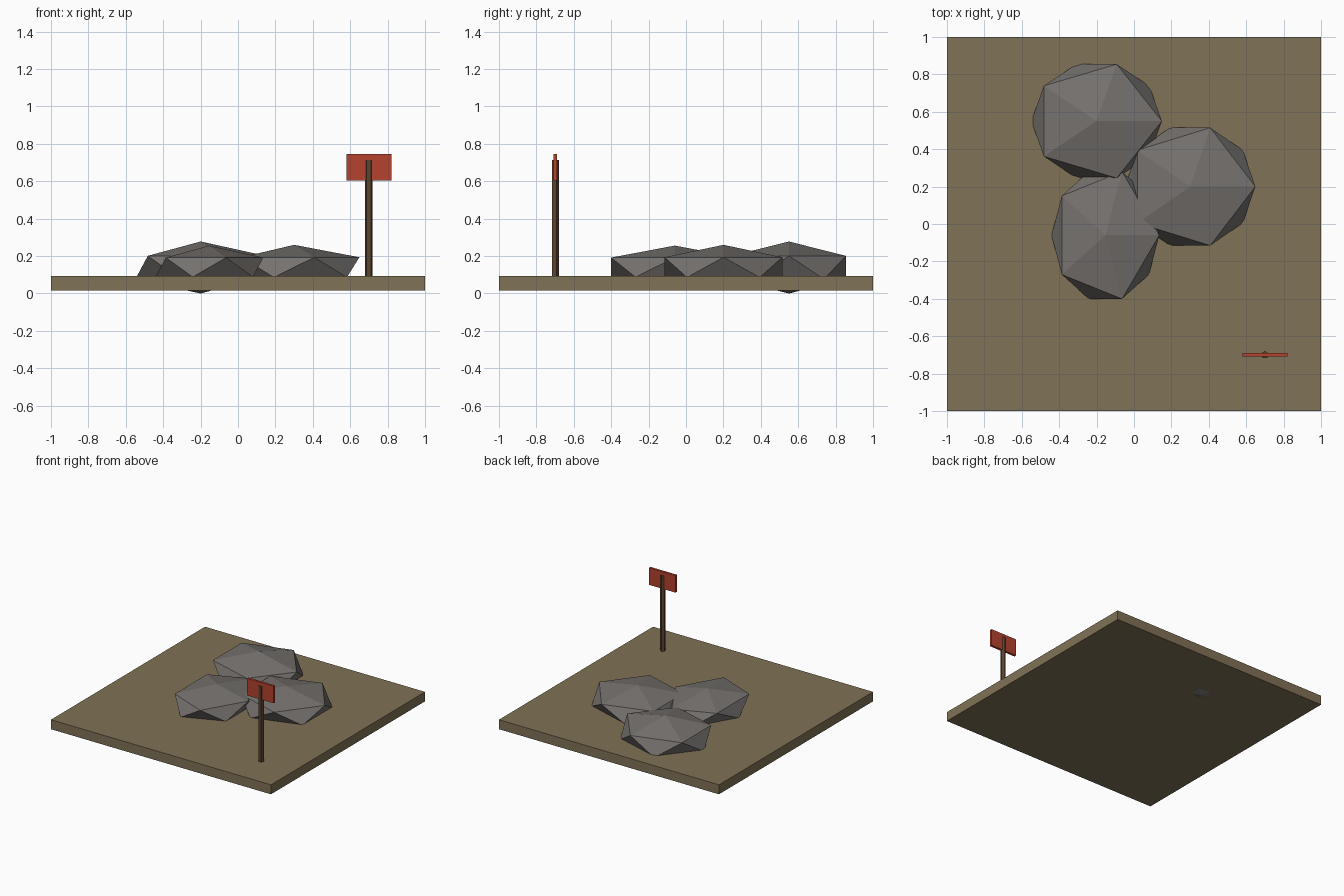
import bpy

if "Cube" in bpy.data.objects:
    bpy.data.objects.remove(bpy.data.objects["Cube"])


def material(name, rgb):
    m = bpy.data.materials.new(name)
    m.diffuse_color = (*rgb, 1.0)
    m.use_nodes = True
    m.node_tree.nodes["Principled BSDF"].inputs["Base Color"].default_value = m.diffuse_color
    return m


EARTH = material("earth_brown", (0.215, 0.168, 0.093))
STONE = material("stone_grey", (0.178, 0.166, 0.156))
WOOD = material("dark_wood", (0.105, 0.058, 0.028))
RED = material("sign_red", (0.46, 0.055, 0.028))


def finish(name, mat, scale=(1, 1, 1)):
    ob = bpy.context.object
    ob.name = name
    ob.scale = scale
    ob.data.materials.append(mat)
    return ob


def box(name, centre, size, mat):
    bpy.ops.mesh.primitive_cube_add(size=1, location=centre)
    return finish(name, mat, size)


# Flat ground slab
box("ground_slab", (0, 0, 0.055), (2, 2, 0.078), EARTH)

# Three flattened, overlapping faceted boulders: centre, radii
boulders = [
    ((-0.20, 0.55, 0.139), (0.39, 0.358, 0.139)),
    ((0.30, 0.20, 0.140), (0.39, 0.37, 0.120)),
    ((-0.153, -0.06, 0.140), (0.322, 0.40, 0.116)),
]
for i, (centre, radii) in enumerate(boulders, 1):
    bpy.ops.mesh.primitive_ico_sphere_add(subdivisions=1, radius=1, location=centre)
    finish(f"boulder_{i}", STONE, radii)

# Five-sided sign post
bpy.ops.mesh.primitive_cylinder_add(vertices=5, radius=0.021, depth=0.625,
                                    location=(0.70, -0.70, 0.4025))
finish("sign_post", WOOD)

# Thin sign board with the post running through it
box("sign_board", (0.70, -0.70, 0.675), (0.24, 0.019, 0.14), RED)
